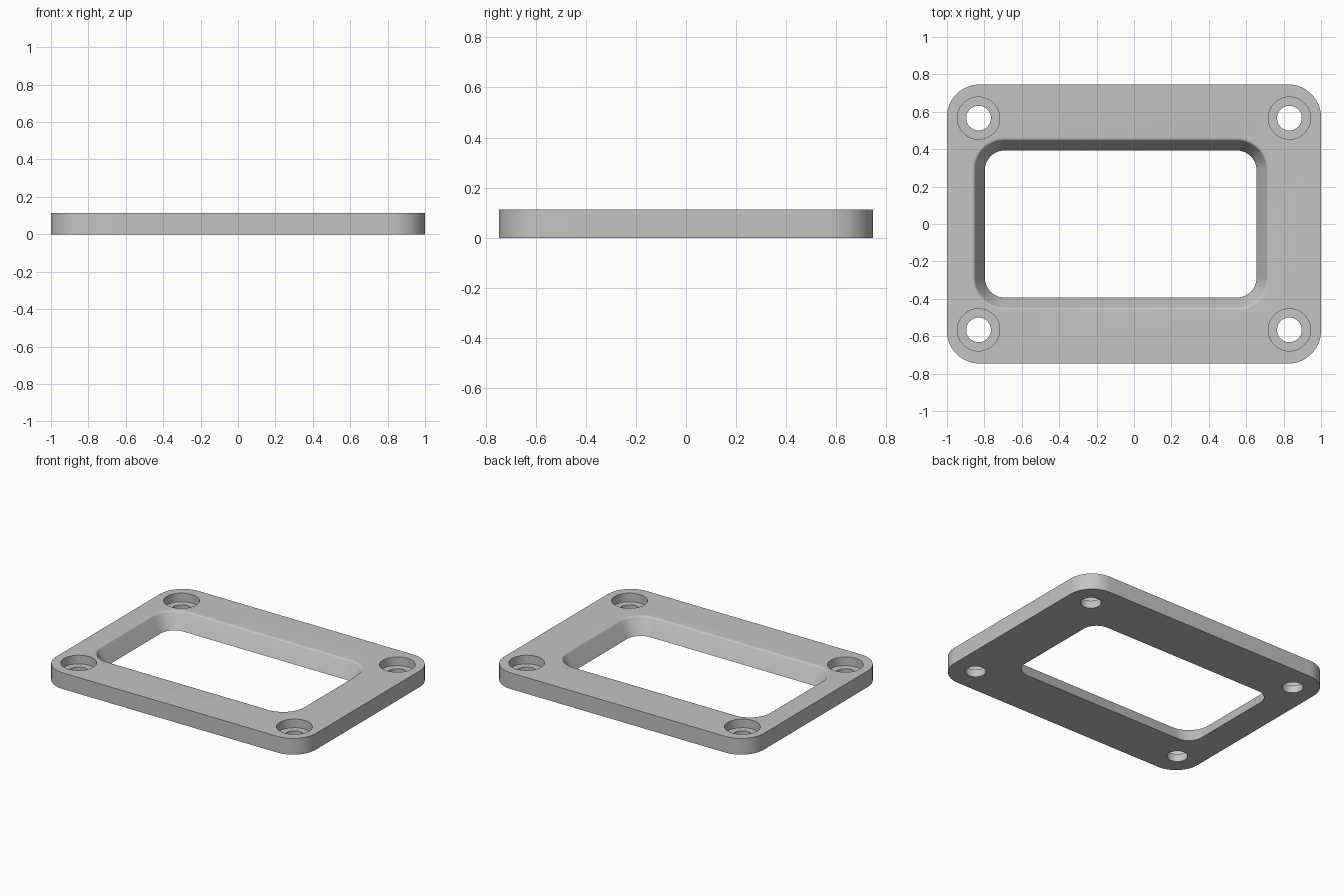
import bpy
import bmesh
from math import sin, cos, pi
from mathutils import Vector

HEIGHT = 0.113
HALF_X, HALF_Y, CORNER = 1.0, 0.746, 0.175
BOLT_X, BOLT_Y = 0.831, 0.566
BOLT_R, BORE_R, BORE_FLOOR = 0.066, 0.113, 0.053

cube = bpy.data.objects.get("Cube")
if cube:
    bpy.data.objects.remove(cube, do_unlink=True)

grey = bpy.data.materials.new("plain_grey")
grey.use_nodes = True
colour = (0.55, 0.55, 0.55, 1)
grey.diffuse_color = colour
grey.node_tree.nodes["Principled BSDF"].inputs["Base Color"].default_value = colour


def rounded_ring(half_x, half_y, radius, z, centre=(0, 0), steps=16):
    """Counter-clockwise rounded rectangle; a circle when radius fills it."""
    ring = []
    for quarter, (sx, sy) in enumerate(((1, 1), (-1, 1), (-1, -1), (1, -1))):
        for i in range(steps + 1):
            a = (quarter + i / steps) * pi / 2
            ring.append(Vector((centre[0] + sx * (half_x - radius) + radius * cos(a),
                                centre[1] + sy * (half_y - radius) + radius * sin(a), z)))
    return ring


def loft(name, rings):
    """Closed solid through rings listed from bottom to top."""
    bm = bmesh.new()
    loops = [[bm.verts.new(p) for p in ring] for ring in rings]
    n = len(loops[0])
    for low, high in zip(loops, loops[1:]):
        for i in range(n):
            j = (i + 1) % n
            bm.faces.new((low[i], low[j], high[j], high[i]))
    bm.faces.new(loops[0][::-1])
    bm.faces.new(loops[-1])
    bmesh.ops.remove_doubles(bm, verts=bm.verts, dist=1e-5)
    bmesh.ops.recalc_face_normals(bm, faces=bm.faces)
    mesh = bpy.data.meshes.new(name)
    bm.to_mesh(mesh)
    bm.free()
    mesh.materials.append(grey)
    obj = bpy.data.objects.new(name, mesh)
    bpy.context.collection.objects.link(obj)
    return obj


# Base plate with rounded corners
plate = loft("flange_plate", [rounded_ring(HALF_X, HALF_Y, CORNER, z) for z in (0, HEIGHT)])

# Flared opening: straight sloped wall, then a small rounded lip
lean, lip = 0.057, 0.012
wall_dir = Vector((lean, HEIGHT)).normalized()
rim = Vector((lean, HEIGHT))
lip_start, lip_end = rim - wall_dir * lip, rim + Vector((lip, 0))
profile = [(0, -0.05), (0, 0)]
for i in range(7):
    t = i / 6
    profile.append(lip_start * (1 - t) ** 2 + rim * 2 * t * (1 - t) + lip_end * t * t)
profile.append((lean + lip, HEIGHT + 0.05))
cutters = [loft("opening_cutter", [
    rounded_ring(0.726 + out, 0.393 + out, 0.105 + out, z, (-0.071, 0))
    for out, z in profile])]

# Counterbored bolt holes in the four corners
for sx in (-1, 1):
    for sy in (-1, 1):
        steps = ((BOLT_R, -0.05), (BOLT_R, BORE_FLOOR),
                 (BORE_R, BORE_FLOOR), (BORE_R, HEIGHT + 0.05))
        cutters.append(loft("bolt_hole_cutter", [
            rounded_ring(r, r, r, z, (sx * BOLT_X, sy * BOLT_Y), 12) for r, z in steps]))

# Cut the openings, then drop the cutters
bpy.ops.object.select_all(action="DESELECT")
bpy.context.view_layer.objects.active = plate
plate.select_set(True)
for cutter in cutters:
    cut = plate.modifiers.new("cut", "BOOLEAN")
    cut.operation = "DIFFERENCE"
    cut.solver = "EXACT"
    cut.object = cutter
    bpy.ops.object.modifier_apply(modifier=cut.name)
    bpy.data.objects.remove(cutter, do_unlink=True)

bpy.ops.object.shade_smooth_by_angle(angle=pi / 6)
